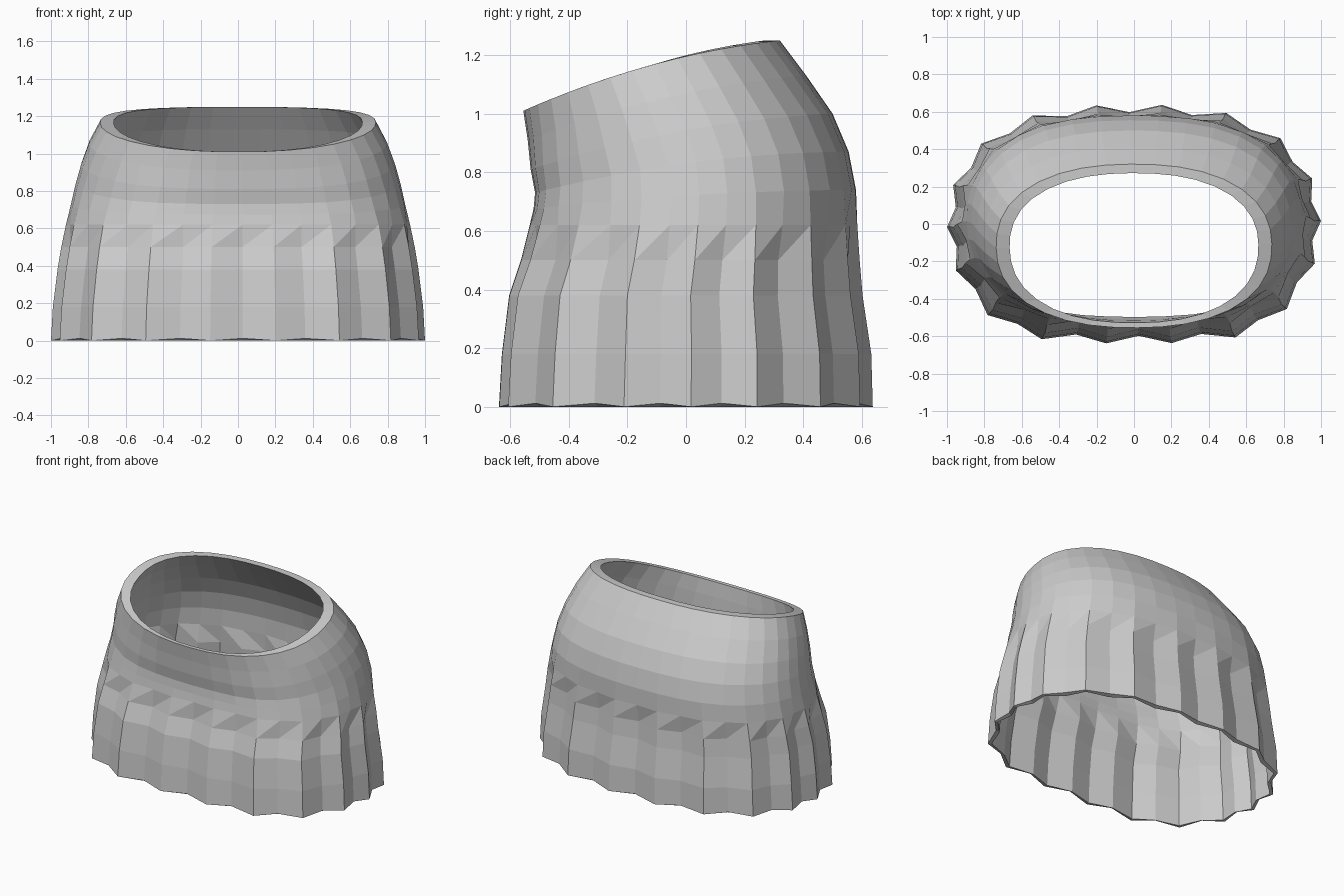
import bpy
import bmesh
from math import cos, sin, radians

cube = bpy.data.objects.get("Cube")
if cube:
    bpy.data.objects.remove(cube)

PLEATS = 18
COUNT = PLEATS * 2
FOLD = 3  # the pleats run out between this ring and the next
POWER = 2.3  # squareness of the outline

# Each ring: half width, front y, front z, back y, back z, pleat depth,
# wall thickness at front, back and sides, fullness of front corners, arch of the tilt
RINGS = [
    (1.0, -0.64, 0.0, 0.64, 0.0, 0.042, 0.022, 0.022, 0.022, 0.1, 0),
    (0.99, -0.63, 0.18, 0.635, 0.18, 0.042, 0.022, 0.022, 0.022, 0.1, 0),
    (0.965, -0.605, 0.38, 0.605, 0.38, 0.042, 0.022, 0.022, 0.022, 0.1, 0),
    (0.945, -0.565, 0.5, 0.595, 0.5, 0.04, 0.022, 0.022, 0.022, 0.09, 0),
    (0.92, -0.535, 0.62, 0.587, 0.62, 0.012, 0.02, 0.022, 0.024, 0.08, 0),
    (0.895, -0.52, 0.675, 0.58, 0.74, 0.0, 0.018, 0.024, 0.03, 0.08, 0.9),
    (0.87, -0.515, 0.73, 0.555, 0.87, 0.0, 0.018, 0.03, 0.035, 0.07, 0.95),
    (0.84, -0.53, 0.81, 0.50, 1.0, 0.0, 0.02, 0.036, 0.045, 0.05, 0.75),
    (0.797, -0.54, 0.91, 0.41, 1.13, 0.0, 0.023, 0.042, 0.055, 0.02, 0.65),
    (0.737, -0.555, 1.01, 0.32, 1.25, 0.0, 0.027, 0.048, 0.072, 0.0, 0.6),
]


def add_ring(bm, ring, inner):
    """One rounded loop, tilted from front to back, with alternate points pulled in."""
    width, front_y, front_z, back_y, back_z, depth, wall_f, wall_b, wall_x, full, arch = ring
    middle, half = (front_y + back_y) / 2, (back_y - front_y) / 2
    verts = []
    for i in range(COUNT):
        angle = radians(360 * i / COUNT + 1.5)
        c, s = cos(angle), sin(angle)
        norm = (abs(c) ** POWER + abs(s) ** POWER) ** (1 / POWER)
        corner = full if s < 0 else full * 0.35
        cx = c / norm
        cy = s / norm * (1 + corner * abs(sin(2 * angle)) ** 3)
        pleat = depth * (i % 2)
        wall_y = wall_f if s < 0 else wall_b
        u = (cy + 1) / 2
        z = front_z + (back_z - front_z) * (u + arch * u * (1 - u))
        if back_z == 0 and i % 2 and not inner:
            z += 0.012
        x = cx * (width - pleat - wall_x * inner)
        y = middle + cy * (half - pleat - wall_y * inner)
        verts.append(bm.verts.new((x, y, z)))
    return verts


def bridge(bm, low, high, slanted=False):
    for i in range(COUNT):
        j = (i + 1) % COUNT
        if slanted:
            bm.faces.new((low[i], low[j], high[j]))
            bm.faces.new((low[i], high[j], high[i]))
        else:
            bm.faces.new((low[i], low[j], high[j], high[i]))


# Outer wall, inner wall and the two rims
bm = bmesh.new()
outer = [add_ring(bm, r, 0) for r in RINGS]
inner = [add_ring(bm, r, 1) for r in RINGS]
for k in range(len(RINGS) - 1):
    bridge(bm, outer[k], outer[k + 1], k == FOLD)
    bridge(bm, inner[k], inner[k + 1], k == FOLD)
bridge(bm, outer[0], inner[0])
bridge(bm, outer[-1], inner[-1])
bmesh.ops.recalc_face_normals(bm, faces=bm.faces)

mesh = bpy.data.meshes.new("pleated_skirt")
bm.to_mesh(mesh)
bm.free()
skirt = bpy.data.objects.new("pleated_skirt", mesh)
bpy.context.collection.objects.link(skirt)

# Plain grey cloth
cloth = bpy.data.materials.new("grey_cloth")
cloth.use_nodes = True
color = (0.6, 0.6, 0.6, 1)
cloth.diffuse_color = color
cloth.node_tree.nodes["Principled BSDF"].inputs["Base Color"].default_value = color
mesh.materials.append(cloth)
